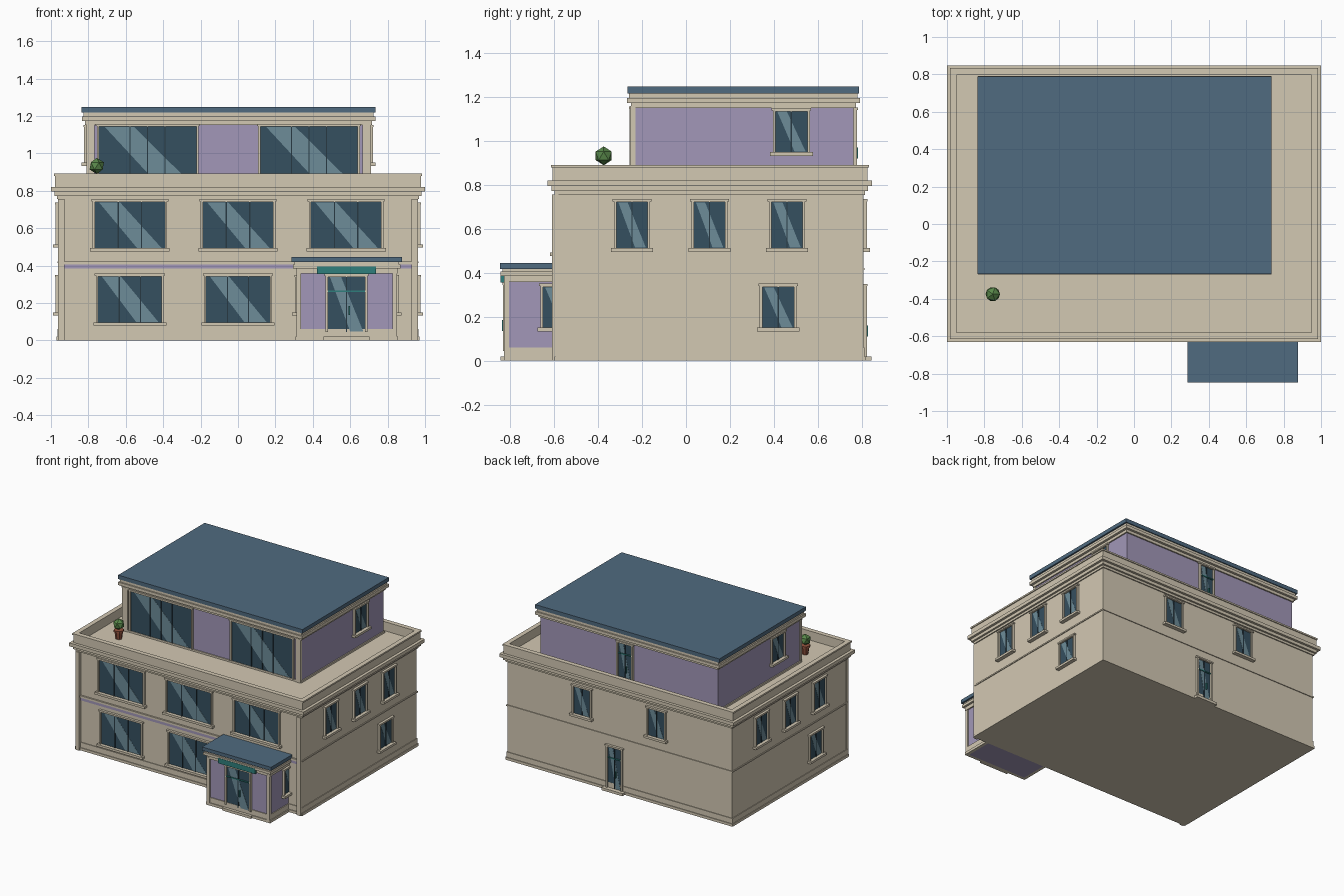
import bpy, bmesh, math
from mathutils import Matrix

if "Cube" in bpy.data.objects:
    bpy.data.objects.remove(bpy.data.objects["Cube"])


def material(name, rgb):
    m = bpy.data.materials.new(name)
    m.diffuse_color = (*rgb, 1)
    m.use_nodes = True
    m.node_tree.nodes["Principled BSDF"].inputs["Base Color"].default_value = m.diffuse_color
    return m


STONE = material("stone", (0.65, 0.58, 0.45))
LILAC = material("lilac", (0.36, 0.31, 0.48))
ROOF = material("roof_blue", (0.08, 0.145, 0.215))
GLASS = material("glass", (0.036, 0.08, 0.115))
SHINE = material("glass_reflection", (0.153, 0.262, 0.314))
DARK = material("mullion_dark", (0.02, 0.04, 0.055))
TEAL = material("teal", (0.028, 0.212, 0.202))
LEAF = material("leaf", (0.1, 0.25, 0.07))
CLAY = material("clay", (0.3, 0.09, 0.05))


def finish(name, bm, mat, matrix=Matrix()):
    bmesh.ops.recalc_face_normals(bm, faces=bm.faces)
    me = bpy.data.meshes.new(name)
    bm.to_mesh(me)
    bm.free()
    me.materials.append(mat)
    ob = bpy.data.objects.new(name, me)
    ob.matrix_world = matrix
    bpy.context.collection.objects.link(ob)
    return ob


def boxes(name, mat, specs, matrix=Matrix()):
    """One object from boxes given as (x0, x1, y0, y1, z0, z1)."""
    bm = bmesh.new()
    for x0, x1, y0, y1, z0, z1 in specs:
        t = Matrix.Translation(((x0 + x1) / 2, (y0 + y1) / 2, (z0 + z1) / 2))
        s = Matrix.Diagonal((x1 - x0, y1 - y0, z1 - z0, 1))
        bmesh.ops.create_cube(bm, size=1, matrix=t @ s)
    return finish(name, bm, mat, matrix)


def moulding(name, mat, rect, profile):
    """Sweep a closed (outward offset, z) profile round a rectangle, mitred."""
    x0, x1, y0, y1 = rect
    bm = bmesh.new()
    rings = []
    for cx, cy, sx, sy in ((x0, y0, -1, -1), (x1, y0, 1, -1), (x1, y1, 1, 1), (x0, y1, -1, 1)):
        rings.append([bm.verts.new((cx + sx * o, cy + sy * o, z)) for o, z in profile])
    n = len(profile)
    for i in range(4):
        a, b = rings[i], rings[(i + 1) % 4]
        for j in range(n):
            k = (j + 1) % n
            bm.faces.new((a[j], b[j], b[k], a[k]))
    return finish(name, bm, mat)


def band(name, mat, rect, out, z0, z1):
    return moulding(name, mat, rect, [(-0.01, z0), (out, z0), (out, z1), (-0.01, z1)])


ANGLES = {"front": 0, "right": 90, "back": 180, "left": 270}


def opening(name, side, x, y, w, z0, z1, mullions=(), sill=True, door=False):
    """Window or door on a wall; local x runs along the wall, -y points outward."""
    m = Matrix.Translation((x, y, 0)) @ Matrix.Rotation(math.radians(ANGLES[side]), 4, 'Z')
    h, f = w / 2, 0.012
    boxes(name + "_glass", GLASS, [(-h, h, -0.004, 0.01, z0, z1)], m)
    # diagonal reflection on the pane
    bm = bmesh.new()
    top, bot = (0.06, 0.36), (0.95, 0.60)
    pts = [(u, z1 - 0.002) for u in top] + [(u, z0 + 0.002) for u in bot]
    bm.faces.new([bm.verts.new((-h + u * w, -0.006, z)) for u, z in pts])
    for v in bm.faces:
        v.normal_update()
    bmesh.ops.solidify(bm, geom=bm.faces[:], thickness=0.001)
    finish(name + "_reflection", bm, SHINE, m)
    # surround, head and sill
    frame = [(-h - f, -h, -0.016, 0.01, z0, z1 + f), (h, h + f, -0.016, 0.01, z0, z1 + f),
             (-h, h, -0.016, 0.01, z1, z1 + f),
             (-h - 0.018, h + 0.018, -0.019, 0.01, z1 + 0.004, z1 + f + 0.003)]
    if sill:
        frame.append((-h - 0.025, h + 0.025, -0.03, 0.01, z0 - 0.017, z0))
    boxes(name + "_frame", STONE, frame, m)
    bars = [(-h + u * w - 0.003, -h + u * w + 0.003, -0.01, 0.005, z0, z1) for u in mullions]
    if bars:
        boxes(name + "_mullions", DARK, bars, m)
    if door:
        t = z0 + (z1 - z0) * 0.74
        boxes(name + "_transom", TEAL, [(-h, h, -0.012, 0.005, t - 0.004, t + 0.004),
              (0.012, 0.018, -0.02, 0.005, z0 + 0.09, z0 + 0.14)], m)


# Main block
X, Y0, Y1 = 0.96, -0.59, 0.808
MAIN = (-X, X, Y0, Y1)
boxes("main_walls", STONE, [(-X, X, Y0, Y1, 0, 0.822)])
moulding("main_plinth", STONE, MAIN, [(-0.01, 0), (0.01, 0), (0.01, 0.02), (0.005, 0.02),
                                      (0.005, 0.06), (-0.01, 0.06)])
band("string_course", STONE, MAIN, 0.006, 0.413, 0.423)
boxes("front_string_course", STONE, [(-0.93, 0.93, Y0 - 0.012, Y0 + 0.01, 0.407, 0.423)])
boxes("front_lilac_stripe", LILAC, [(-0.93, 0.93, Y0 - 0.007, Y0 + 0.01, 0.385, 0.407)])
boxes("front_corner_pilasters", STONE,
      [(s * 0.945 - 0.017, s * 0.945 + 0.017, Y0 - 0.02, Y0 + 0.01, 0.0, 0.757) for s in (-1, 1)])
moulding("cornice_and_parapet", STONE, MAIN,
         [(-0.01, 0.755), (0.008, 0.755), (0.008, 0.772), (0.022, 0.772), (0.022, 0.795),
          (0.04, 0.795), (0.04, 0.821), (0.018, 0.821), (0.018, 0.88), (0.025, 0.88),
          (0.025, 0.892), (-0.011, 0.892), (-0.011, 0.755)])

# Main block windows
THIRDS = (1 / 3, 2 / 3)
for i, x in enumerate((-0.578, 0, 0.578)):
    opening(f"front_upper_window_{i}", "front", x, Y0, 0.375, 0.493, 0.74, THIRDS)
    if i < 2:
        opening(f"front_lower_window_{i}", "front", x, Y0, 0.34, 0.096, 0.343, THIRDS)
for side, sx, low in (("right", X, 0.42), ("left", -X, -0.205)):
    for i, y in enumerate((-0.246, 0.107, 0.46)):
        opening(f"{side}_upper_window_{i}", side, sx, y, 0.14, 0.513, 0.722, (0.5,))
    opening(f"{side}_lower_window", side, sx, low, 0.145, 0.15, 0.336, (0.5,))
for i, x in enumerate((-0.318, 0.318)):
    opening(f"back_upper_window_{i}", "back", x, Y1, 0.14, 0.513, 0.722, (0.5,))
opening("back_door", "back", 0.04, Y1, 0.115, 0.02, 0.335, (0.5,), sill=False, door=True)
boxes("back_step", STONE, [(-0.05, 0.13, Y1, 0.846, 0, 0.02)])

# Top storey set back on the terrace
U = (-0.807, 0.706, -0.241, 0.764)
boxes("top_storey_walls", LILAC, [(*U, 0.82, 1.2)])
band("top_storey_plinth", STONE, U, 0.008, 0.82, 0.836)
boxes("top_storey_pilasters", STONE,
      [(U[0] - 0.004, U[0] + 0.04, U[2] - 0.012, U[2] + 0.01, 0.82, 1.16),
       (U[1] - 0.04, U[1] + 0.004, U[2] - 0.012, U[2] + 0.01, 0.82, 1.16)])
moulding("top_storey_cornice", STONE, U,
         [(-0.01, 1.152), (0.01, 1.152), (0.01, 1.173), (0.028, 1.173), (0.028, 1.196),
          (0.018, 1.196), (0.018, 1.22), (-0.01, 1.22)])
boxes("top_roof", ROOF, [(U[0] - 0.03, U[1] + 0.03, U[2] - 0.025, U[3] + 0.025, 1.218, 1.248)])
for i, x in enumerate((-0.483, 0.38)):
    opening(f"terrace_sliding_door_{i}", "front", x, U[2], 0.52, 0.836, 1.143,
            (0.32, 0.5, 0.68), sill=False)
opening("top_right_window", "right", U[1], 0.48, 0.145, 0.95, 1.136, (0.5,))
opening("top_left_window", "left", U[0], 0.04, 0.145, 0.95, 1.136, (0.5,))
opening("top_back_door", "back", -0.02, U[3], 0.115, 0.83, 1.138, (0.5,), sill=False, door=True)

# Entrance porch
P = (0.32, 0.843, -0.818, -0.5)
boxes("porch_walls", LILAC, [(*P, 0, 0.4)])
moulding("porch_plinth", STONE, P, [(-0.01, 0), (0.012, 0), (0.012, 0.02), (0.006, 0.02),
                                    (0.006, 0.06), (-0.01, 0.06)])
boxes("porch_pilasters", STONE, [(x - 0.012, x + 0.012, P[2] - 0.012, P[2] + 0.012, 0, 0.37)
                                 for x in (P[0] + 0.006, P[1] - 0.006)])
moulding("porch_cornice", STONE, P,
         [(-0.01, 0.358), (0.01, 0.358), (0.01, 0.385), (0.026, 0.385), (0.026, 0.405),
          (0.018, 0.405), (0.018, 0.42), (-0.01, 0.42)])
boxes("porch_roof", ROOF, [(P[0] - 0.033, P[1] + 0.033, -0.848, P[3], 0.418, 0.445)])
opening("front_door", "front", 0.58, P[2], 0.2, 0.045, 0.34, (0.5,), sill=False, door=True)
boxes("sign_board", TEAL, [(0.422, 0.738, -0.846, P[2], 0.355, 0.395)])
boxes("front_step", STONE, [(0.458, 0.702, -0.846, P[2], 0, 0.02)])
opening("porch_right_window", "right", P[1], -0.578, 0.145, 0.15, 0.336, (0.5,))
opening("porch_left_window", "left", P[0], -0.578, 0.145, 0.15, 0.336, (0.5,))

# Potted shrub on the terrace
bm = bmesh.new()
bmesh.ops.create_cone(bm, cap_ends=True, segments=8, radius1=0.022, radius2=0.032, depth=0.06,
                      matrix=Matrix.Translation((-0.755, -0.375, 0.852)))
bmesh.ops.create_cone(bm, cap_ends=True, segments=8, radius1=0.036, radius2=0.036, depth=0.014,
                      matrix=Matrix.Translation((-0.755, -0.375, 0.884)))
finish("plant_pot", bm, CLAY)
bm = bmesh.new()
bmesh.ops.create_icosphere(bm, subdivisions=1, radius=0.043,
                           matrix=Matrix.Translation((-0.755, -0.375, 0.933)))
finish("shrub", bm, LEAF)
